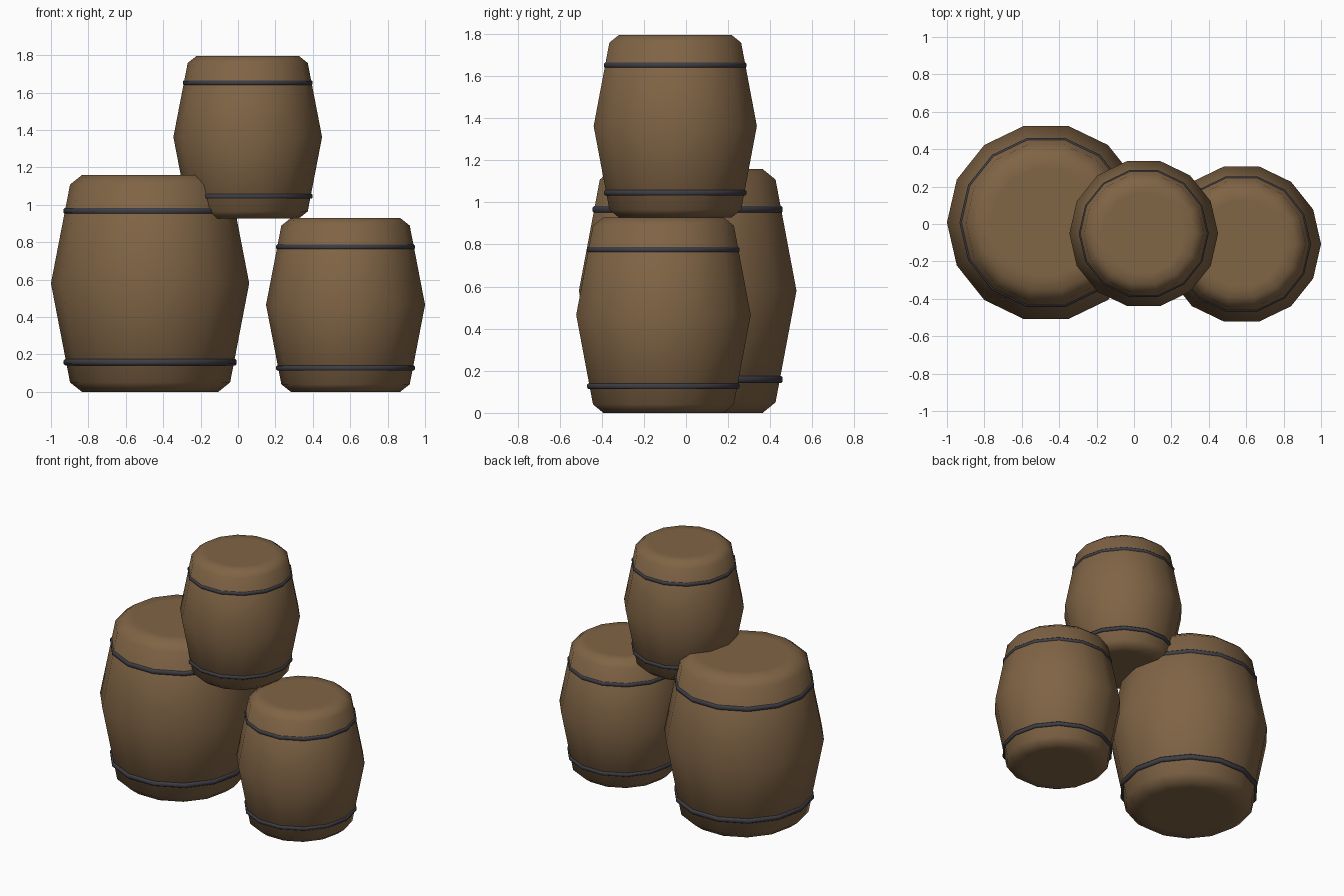
import bpy, bmesh
from math import cos, sin, tau

cube = bpy.data.objects.get("Cube")
if cube:
    bpy.data.objects.remove(cube, do_unlink=True)

SIDES = 14


def make_material(name, color):
    mat = bpy.data.materials.new(name)
    mat.use_nodes = True
    mat.diffuse_color = color
    mat.node_tree.nodes["Principled BSDF"].inputs["Base Color"].default_value = color
    return mat


wood = make_material("brown_wood", (0.216, 0.128, 0.06, 1))
iron = make_material("dark_iron", (0.047, 0.047, 0.06, 1))


def lathe(name, profile, closed, mat, location, scale):
    """Spin a (radius, height) profile around z; open profiles get end caps."""
    bm = bmesh.new()
    rings = [[bm.verts.new((r * cos(tau * i / SIDES), r * sin(tau * i / SIDES), z))
              for i in range(SIDES)] for r, z in profile]
    pairs = list(zip(rings, rings[1:]))
    if closed:
        pairs.append((rings[-1], rings[0]))
    else:
        bm.faces.new(rings[0][::-1])
        bm.faces.new(rings[-1])
    for low, high in pairs:
        for i in range(SIDES):
            j = (i + 1) % SIDES
            bm.faces.new((low[i], low[j], high[j], high[i]))
    bmesh.ops.recalc_face_normals(bm, faces=bm.faces)
    for face in bm.faces:
        face.smooth = True
    mesh = bpy.data.meshes.new(name)
    bm.to_mesh(mesh)
    bm.free()
    mesh.materials.append(mat)
    obj = bpy.data.objects.new(name, mesh)
    obj.location = location
    obj.scale = (scale,) * 3
    bpy.context.collection.objects.link(obj)
    return obj


# Bulging staves with chamfered rims and flat lids
BODY = [(0.29, 0), (0.365, 0), (0.428, 0.05), (0.53, 0.58),
        (0.428, 1.108), (0.365, 1.158), (0.29, 1.158)]


def hoop_profile(z):
    # Thin band with chamfered outer edges
    return [(0.425, z - 0.017), (0.455, z - 0.017), (0.463, z - 0.009),
            (0.463, z + 0.009), (0.455, z + 0.017), (0.425, z + 0.017)]


def barrel(name, location, scale):
    lathe(name + "_body", BODY, False, wood, location, scale)
    for label, z in (("lower", 0.158), ("upper", 0.966)):
        lathe(f"{name}_{label}_hoop", hoop_profile(z), True, iron, location, scale)


barrel("large_barrel", (-0.47, 0.008, 0), 1.0)
barrel("medium_barrel", (0.575, -0.107, 0), 0.802)
barrel("stacked_barrel", (0.052, -0.051, 0.927), 0.75)
